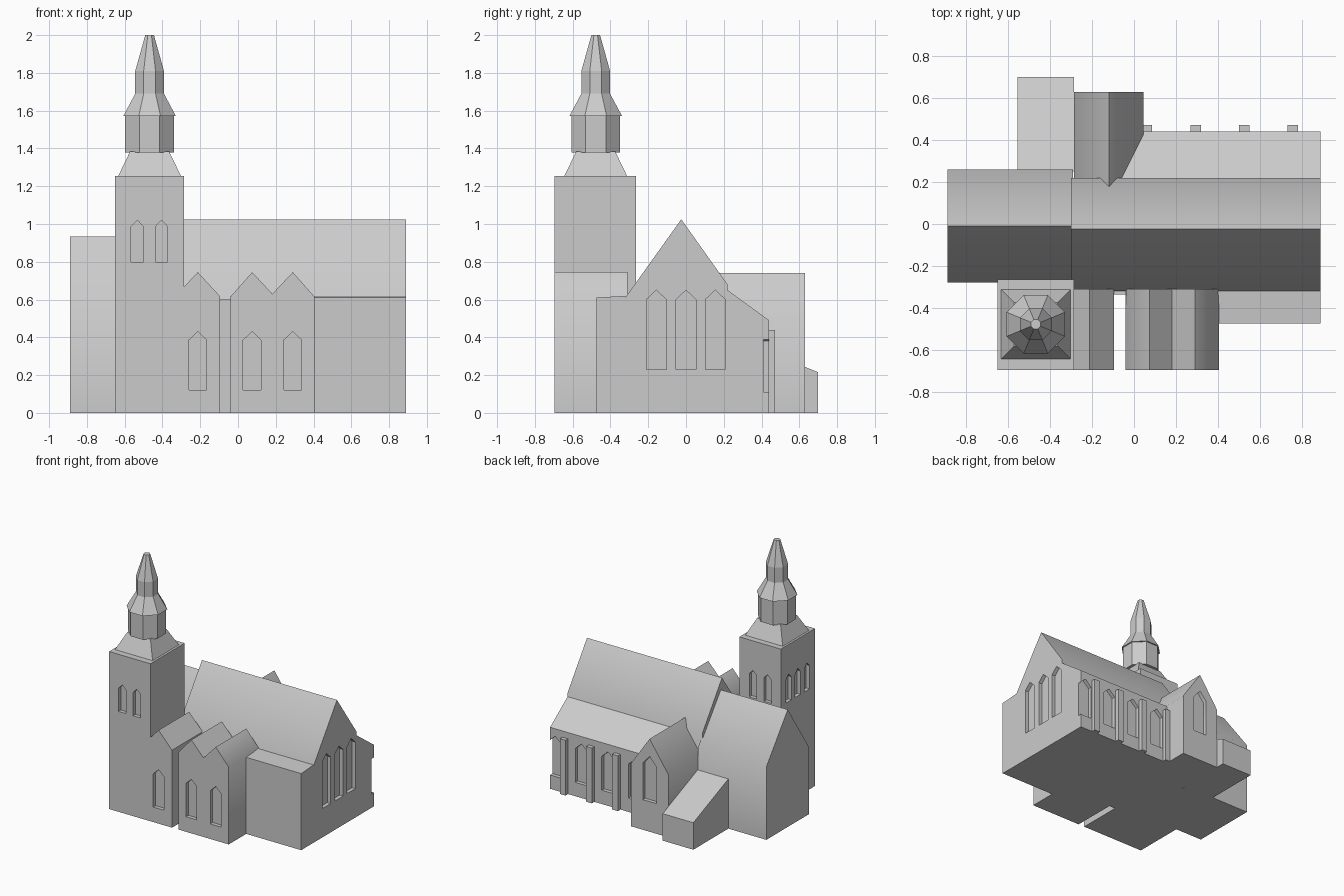
import bpy, bmesh, math

if "Cube" in bpy.data.objects:
    bpy.data.objects.remove(bpy.data.objects["Cube"])

stone = bpy.data.materials.new("grey_stone")
stone.diffuse_color = (0.6, 0.6, 0.6, 1)
stone.use_nodes = True
stone.node_tree.nodes["Principled BSDF"].inputs["Base Color"].default_value = stone.diffuse_color


def prism(bm, profile, axis, a, b):
    """Extrude a closed profile (u, z) along x or y from a to b."""
    def place(u, z, t):
        return (t, u, z) if axis == "x" else (u, t, z)
    ends = [[bm.verts.new(place(u, z, t)) for u, z in profile] for t in (a, b)]
    n = len(profile)
    faces = [bm.faces.new(e) for e in ends]
    for i in range(n):
        j = (i + 1) % n
        faces.append(bm.faces.new((ends[0][i], ends[0][j], ends[1][j], ends[1][i])))
    bmesh.ops.recalc_face_normals(bm, faces=faces)


def finish(bm, name):
    mesh = bpy.data.meshes.new(name)
    bm.to_mesh(mesh)
    bm.free()
    mesh.materials.append(stone)
    ob = bpy.data.objects.new(name, mesh)
    bpy.context.collection.objects.link(ob)
    return ob


def activate(ob):
    bpy.ops.object.select_all(action="DESELECT")
    ob.select_set(True)
    bpy.context.view_layer.objects.active = ob


def lancets(axis, wall, centres, width, sill, spring, apex, depth=0.03):
    """Pointed window niches cut into the wall plane."""
    h = width / 2
    return [(axis, wall, [(c - h, sill), (c + h, sill), (c + h, spring), (c, apex), (c - h, spring)], depth)
            for c in centres]


def part(name, profile, axis, a, b, niches=()):
    bm = bmesh.new()
    prism(bm, profile, axis, a, b)
    ob = finish(bm, name)
    if niches:
        cut = bmesh.new()
        for ax, wall, outline, depth in niches:
            prism(cut, outline, ax, wall - depth, wall + depth)
        cutter = finish(cut, name + "_window_cutter")
        cutter.hide_render = True
        mod = ob.modifiers.new("windows", "BOOLEAN")
        mod.operation = "DIFFERENCE"
        mod.solver = "EXACT"
        mod.object = cutter
        activate(ob)
        bpy.ops.object.modifier_apply(modifier=mod.name)
        bpy.data.objects.remove(cutter)
    activate(ob)
    bpy.ops.object.shade_smooth_by_angle(angle=math.radians(42))
    return ob


def box(u0, u1, z1):
    return [(u0, 0), (u1, 0), (u1, z1), (u0, z1)]


# Main hall with three tall end windows
part("nave", [(-0.32, 0), (0.22, 0), (0.22, 0.68), (-0.025, 1.025), (-0.32, 0.612)], "x", -0.30, 0.89,
     lancets("x", 0.89, (-0.157, 0, 0.155), 0.105, 0.23, 0.60, 0.65))

# Side aisles
part("south_aisle", [(-0.475, 0), (-0.32, 0), (-0.32, 0.62), (-0.475, 0.61)], "x", -0.04, 0.89)
part("north_aisle", [(0.22, 0), (0.44, 0), (0.44, 0.49), (0.22, 0.65)], "x", -0.10, 0.89,
     lancets("y", 0.44, (0.845, 0.613, 0.38, 0.145), 0.11, 0.11, 0.38, 0.43))
for i, x in enumerate((0.06, 0.295, 0.525, 0.757)):
    part(f"buttress_{i + 1}", box(x - 0.025, x + 0.025, 0.44), "y", 0.43, 0.472)

# Lower western hall
part("west_hall", [(-0.28, 0), (0.26, 0), (0.26, 0.58), (-0.01, 0.935), (-0.28, 0.53)], "x", -0.89, -0.29)

# Rear cross wing and lean-to
part("transept", [(-0.285, 0), (0.045, 0), (0.045, 0.50), (-0.12, 0.74), (-0.285, 0.50)], "y", 0.0, 0.63,
     lancets("y", 0.63, (-0.12,), 0.12, 0.24, 0.53, 0.60))
part("lean_to", [(0.25, 0), (0.70, 0), (0.70, 0.215), (0.25, 0.40)], "x", -0.555, -0.285)

# Front gabled bays
part("tower_bay", [(-0.285, 0), (-0.095, 0), (-0.095, 0.617), (-0.213, 0.745), (-0.285, 0.668)],
     "y", -0.695, -0.31, lancets("y", -0.695, (-0.213,), 0.095, 0.12, 0.385, 0.43))
part("double_bay", [(-0.04, 0), (0.405, 0), (0.405, 0.615), (0.29, 0.745), (0.182, 0.63), (0.075, 0.745),
                    (-0.04, 0.615)],
     "y", -0.695, -0.31, lancets("y", -0.695, (0.075, 0.29), 0.095, 0.12, 0.385, 0.43))
part("bay_link", box(-0.10, -0.035, 0.60), "y", -0.335, -0.30)

# Bell tower with paired and triple openings
part("tower", box(-0.65, -0.285, 1.255), "y", -0.695, -0.265,
     lancets("y", -0.695, (-0.533, -0.405), 0.066, 0.80, 0.985, 1.02)
     + lancets("y", -0.265, (-0.533, -0.405), 0.066, 0.80, 0.985, 1.02)
     + lancets("x", -0.65, (-0.365, -0.48, -0.595), 0.066, 0.80, 0.985, 1.02))


def stack(name, sides, rings):
    """Flat-faced tapering column; rings are (half width, z)."""
    bm = bmesh.new()
    loops = []
    for apothem, z in rings:
        r = apothem / math.cos(math.pi / sides)
        loops.append([bm.verts.new((-0.468 + r * math.cos((2 * k + 1) * math.pi / sides),
                                    -0.478 + r * math.sin((2 * k + 1) * math.pi / sides), z))
                      for k in range(sides)])
    for lo, hi in zip(loops, loops[1:]):
        for k in range(sides):
            j = (k + 1) % sides
            bm.faces.new((lo[k], lo[j], hi[j], hi[k]))
    bm.faces.new(loops[0][::-1])
    bm.faces.new(loops[-1])
    finish(bm, name)


# Spire
stack("spire_base", 4, [(0.168, 1.25), (0.103, 1.385)])
stack("belfry_drum", 8, [(0.129, 1.378), (0.129, 1.58)])
stack("spire", 8, [(0.139, 1.572), (0.076, 1.69), (0.076, 1.81), (0.023, 2.0)])
